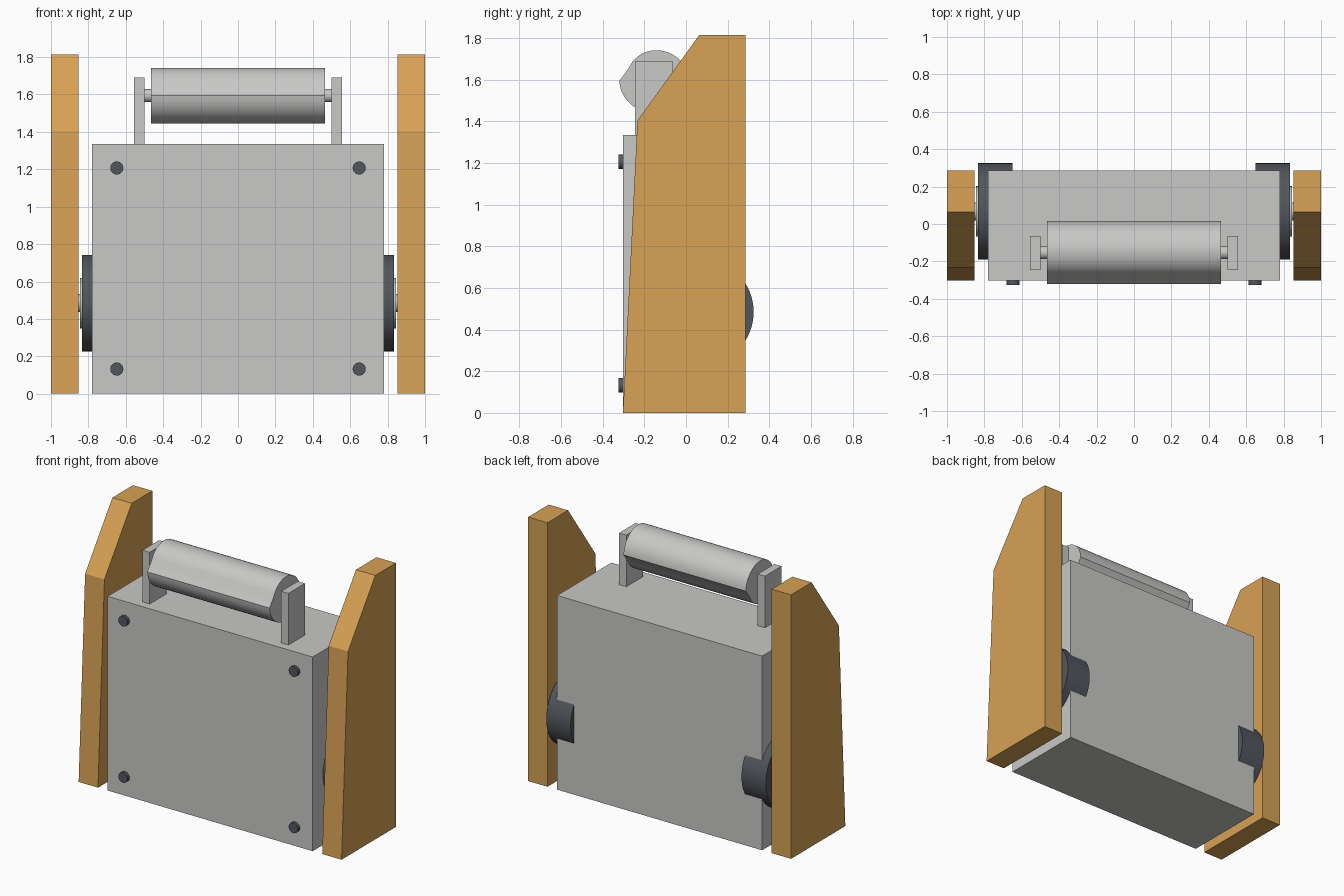
import bpy, bmesh
from math import sin, cos, pi, radians

old = bpy.data.objects.get("Cube")
if old:
    bpy.data.objects.remove(old)


def material(name, rgb):
    m = bpy.data.materials.new(name)
    m.use_nodes = True
    m.diffuse_color = (*rgb, 1)
    m.node_tree.nodes["Principled BSDF"].inputs["Base Color"].default_value = (*rgb, 1)
    return m


STEEL = material("light grey metal", (0.58, 0.58, 0.57))
WOOD = material("warm wood", (0.68, 0.36, 0.09))
DARK = material("dark grey", (0.085, 0.095, 0.11))


def extrude(name, section, x0, x1, mat, smooth=False):
    """Extrude a (y, z) section along x."""
    bm = bmesh.new()
    face = bm.faces.new([bm.verts.new((x0, y, z)) for y, z in section])
    out = bmesh.ops.extrude_face_region(bm, geom=[face])
    verts = [v for v in out["geom"] if isinstance(v, bmesh.types.BMVert)]
    bmesh.ops.translate(bm, verts=verts, vec=(x1 - x0, 0, 0))
    bmesh.ops.recalc_face_normals(bm, faces=bm.faces)
    mesh = bpy.data.meshes.new(name)
    bm.to_mesh(mesh)
    bm.free()
    mesh.materials.append(mat)
    ob = bpy.data.objects.new(name, mesh)
    bpy.context.collection.objects.link(ob)
    if smooth:
        bpy.ops.object.select_all(action="DESELECT")
        ob.select_set(True)
        bpy.context.view_layer.objects.active = ob
        bpy.ops.object.shade_smooth_by_angle(angle=radians(30))
    return ob


def rect(y0, y1, z0, z1):
    return [(y0, z0), (y1, z0), (y1, z1), (y0, z1)]


def circle(y, z, r, n=48):
    return [(y + r * cos(2 * pi * i / n), z + r * sin(2 * pi * i / n)) for i in range(n)]


# Body
FRONT, BACK, TOP = -0.303, 0.287, 1.335
extrude("body", rect(FRONT, BACK, 0, TOP), -0.78, 0.78, STEEL)

# Handle grip: two rounded lobes, each ending in a straight flank
GRIP_Y, GRIP_Z = -0.153, 1.594
grip = []
for turn in (0, pi):
    for i in range(18):
        a = radians(153 * i / 17)
        r = 0.168 - 0.02 * min(1, a / (pi / 2)) - 0.01 * max(0, a - pi / 2)
        grip.append((GRIP_Y + r * cos(a + turn), GRIP_Z + r * sin(a + turn)))
extrude("handle_grip", grip, -0.465, 0.465, STEEL, True)
extrude("handle_axle", circle(GRIP_Y, GRIP_Z, 0.035, 24), -0.51, 0.51, STEEL, True)

panel = [(FRONT, 0), (BACK, 0), (BACK, 1.815), (0.063, 1.815), (-0.233, 1.405)]
WHEEL_Y, WHEEL_Z = 0.067, 0.485

for side, s in (("left", 1), ("right", -1)):
    # Wooden side panel and handle bracket
    extrude(side + "_side_panel", panel, s * 0.853, s * 1.0, WOOD)
    extrude(side + "_handle_bracket", rect(-0.245, -0.065, TOP, 1.69), s * 0.5, s * 0.555, STEEL)

    # Wheel with hub and axle
    extrude(side + "_wheel", circle(WHEEL_Y, WHEEL_Z, 0.258, 64), s * 0.65, s * 0.835, DARK, True)
    extrude(side + "_wheel_hub", circle(WHEEL_Y, WHEEL_Z, 0.135), s * 0.83, s * 0.845, STEEL, True)
    extrude(side + "_wheel_axle", circle(WHEEL_Y, WHEEL_Z, 0.047, 32), s * 0.84, s * 0.856, STEEL, True)

    # Front bolts
    for level, z in (("lower", 0.132), ("upper", 1.207)):
        bolt = extrude(f"{side}_{level}_bolt", circle(0, 0, 0.035, 24), 0, 0.03, DARK, True)
        bolt.rotation_euler = (0, 0, -pi / 2)
        bolt.location = (s * 0.648, -0.295, z)
